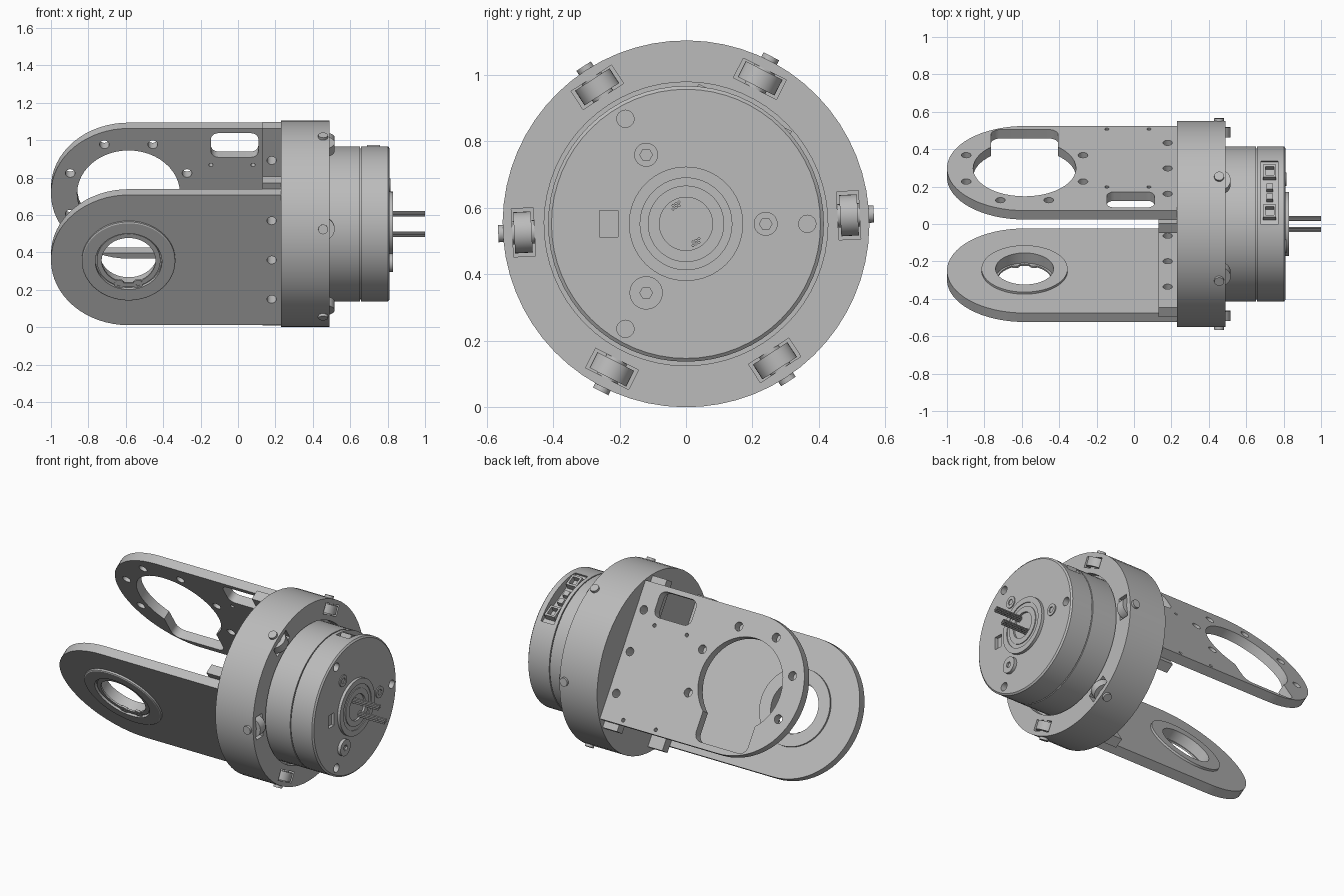
import bpy, bmesh
from math import sin, cos, pi, radians
from mathutils import Matrix, Vector

cube = bpy.data.objects.get("Cube")
if cube:
    bpy.data.objects.remove(cube, do_unlink=True)

metal = bpy.data.materials.new("plain grey metal")
metal.use_nodes = True
GREY = (0.5, 0.5, 0.5, 1)
metal.diffuse_color = GREY
metal.node_tree.nodes["Principled BSDF"].inputs["Base Color"].default_value = GREY

# Drum frame lies along x; the fork and ring are rolled about that axis
R = 0.552
DRUM = Matrix.Translation((0, 0, R))
BODY = DRUM @ Matrix.Rotation(radians(33), 4, 'X')
HALF, INNER, OUTER = 0.415, 0.298, 0.355
PIVOT = -0.585


def spoke(deg):
    return Matrix.Rotation(radians(deg), 4, 'X')


def finish(name, bm, frame):
    bmesh.ops.recalc_face_normals(bm, faces=bm.faces)
    mesh = bpy.data.meshes.new(name)
    bm.to_mesh(mesh)
    bm.free()
    mesh.transform(frame)
    mesh.materials.append(metal)
    ob = bpy.data.objects.new(name, mesh)
    bpy.context.collection.objects.link(ob)
    return ob


def select(ob):
    bpy.ops.object.select_all(action='DESELECT')
    ob.select_set(True)
    bpy.context.view_layer.objects.active = ob


def cut(ob, cutters):
    select(ob)
    for c in cutters:
        mod = ob.modifiers.new("cut", 'BOOLEAN')
        mod.operation, mod.solver, mod.object = 'DIFFERENCE', 'EXACT', c
        bpy.ops.object.modifier_apply(modifier=mod.name)
        bpy.data.objects.remove(c, do_unlink=True)


def lathe(name, profile, frame, n=64, closed=False):
    """Turn (x, radius) points around the x axis."""
    bm = bmesh.new()
    rings = [[bm.verts.new((x, r * cos(2 * pi * i / n), r * sin(2 * pi * i / n)))
              for i in range(n)] for x, r in profile]
    pairs = list(zip(rings, rings[1:]))
    if closed:
        pairs.append((rings[-1], rings[0]))
    else:
        bm.faces.new(rings[0])
        bm.faces.new(rings[-1])
    for a, b in pairs:
        for i in range(n):
            j = (i + 1) % n
            bm.faces.new((a[i], a[j], b[j], b[i]))
    return finish(name, bm, frame)


def rod(name, x0, x1, r, frame, n=24):
    return lathe(name, [(x0, r), (x1, r)], frame, n)


def box(name, centre, size, frame):
    bm = bmesh.new()
    bmesh.ops.create_cube(bm, size=1, matrix=Matrix.Translation(centre) @ Matrix.Diagonal((*size, 1)))
    return finish(name, bm, frame)


def prism(name, outline, y0, y1, frame=BODY):
    """Extrude an (x, z) outline between two y planes."""
    bm = bmesh.new()
    face = bm.faces.new([bm.verts.new((x, y0, z)) for x, z in outline])
    new = bmesh.ops.extrude_face_region(bm, geom=[face])["geom"]
    bmesh.ops.translate(bm, vec=(0, y1 - y0, 0),
                        verts=[v for v in new if isinstance(v, bmesh.types.BMVert)])
    return finish(name, bm, frame)


def rounded_rect(cx, cz, hx, hz, r):
    pts = []
    for k, (sx, sz) in enumerate([(1, 1), (-1, 1), (-1, -1), (1, -1)]):
        for i in range(7):
            a = pi / 2 * (k + i / 6)
            pts.append((cx + sx * (hx - r) + r * cos(a), cz + sz * (hz - r) + r * sin(a)))
    return pts


def across(x, u):
    """Axis along the plate normal, pointing to the front plate's outside."""
    return BODY @ Matrix.Translation((x, 0, u)) @ Matrix.Rotation(-pi / 2, 4, 'Z')


def hole(x, u, r, side):
    lo, hi = sorted((0.15 * side, 0.45 * side))
    return rod("cutter", lo, hi, r, across(x, u), 48 if r > 0.1 else 20)


# Fork plates: a straight bar with a half-round end, and a wider mount block behind
arm = [(0.235, -HALF), (0.235, HALF)]
arm += [(PIVOT + HALF * cos(a), HALF * sin(a))
        for a in (pi / 2 + pi * i / 32 for i in range(33))]
for side, label in ((1, "front"), (-1, "back")):
    plate = prism(label + "_arm_plate", arm, -side * INNER, -side * OUTER)
    block = box(label + "_mount_block", (0.1825, -side * 0.2675, 0), (0.105, 0.061, 0.91), BODY)
    for part in (plate, block):
        cut(part, [hole(0.18, u, 0.025, side) for u in (-0.25, 0, 0.25)])
    if side == 1:
        cut(plate, [hole(PIVOT, 0, 0.2, side)])
    else:
        slot = prism("cutter", rounded_rect(PIVOT, -0.22, 0.18, 0.16, 0.05), 0.2, 0.45)
        window = prism("cutter", rounded_rect(-0.018, 0.308, 0.127, 0.077, 0.04), 0.2, 0.45)
        ring_holes = [hole(PIVOT + 0.338 * cos(radians(a)), 0.338 * sin(radians(a)), 0.026, side)
                      for a in (-22.5, 22.5, 67.5, 112.5, 157.5, 202.5)]
        pin_holes = [hole(x, u, 0.011, side) for x in (-0.145, 0.08) for u in (-0.385, 0.182)]
        cut(plate, [hole(PIVOT, 0, 0.275, side), slot, window] + ring_holes + pin_holes)

# Bearing in the front plate with its retaining clip
lathe("bearing_bush", [(0.285, 0.155), (0.285, 0.23), (0.32, 0.23), (0.32, 0.25), (0.366, 0.25),
                       (0.37, 0.244), (0.37, 0.178), (0.35, 0.178), (0.35, 0.155)],
      across(PIVOT, 0), closed=True)
lathe("retaining_clip", [(0.35, 0.144), (0.35, 0.17), (0.36, 0.17), (0.36, 0.144)],
      across(PIVOT, 0), closed=True)
for s in (-1, 1):
    ear = rod("clip_ear", 0.35, 0.362, 0.026, across(PIVOT + s * 0.05, -0.15))
    cut(ear, [hole(PIVOT + s * 0.05, -0.15, 0.01, 1)])

# Ring with six rollers set in pockets and held by radial pins
ring = lathe("main_ring", [(0.23, R), (0.49, R), (0.49, 0.427), (0.45, 0.427)], BODY)
cut(ring, [box("cutter", (0.45, 0.49, 0), (0.16, 0.066, 0.145), BODY @ spoke(30 + 60 * k))
           for k in range(6)])
for k in range(6):
    radial = BODY @ spoke(30 + 60 * k) @ Matrix.Translation((0.455, 0, 0)) @ Matrix.Rotation(pi / 2, 4, 'Z')
    rod("roller", 0.465, 0.518, 0.062, radial, 32)
    rod("roller_hub", 0.455, 0.525, 0.035, radial)
    rod("roller_pin", 0.52, 0.566, 0.026, radial)

# Drum with a seam groove, face holes and a connector bay
drum = lathe("motor_drum", [(0.44, 0.415), (0.652, 0.415), (0.652, 0.404), (0.658, 0.404),
                            (0.658, 0.415), (0.802, 0.415), (0.81, 0.405)], DRUM)


def on_face(r, deg):
    return DRUM @ Matrix.Translation(spoke(deg) @ Vector((0, r, 0)))


bay = DRUM @ spoke(63)
cutters = [rod("cutter", 0.76, 0.9, 0.026, on_face(0.365, a)) for a in (0, 120, 240)]
cutters.append(box("cutter", (0.82, -0.233, 0), (0.06, 0.056, 0.08), DRUM))
cutters.append(box("cutter", (0.725, 0.45, 0), (0.09, 0.19, 0.38), bay))
cut(drum, cutters)
for t in (-0.12, 0.12):
    socket = box("connector_socket", (0.725, 0.368, t), (0.07, 0.05, 0.075), bay)
    cut(socket, [box("cutter", (0.725, 0.385, t), (0.045, 0.05, 0.05), bay)])
for t in (-0.03, 0.03):
    box("small_connector", (0.725, 0.365, t), (0.035, 0.04, 0.035), bay)

# Face screws with hex sockets
for a, r, top in ((0, 0.036, 0.816), (120, 0.036, 0.816), (240, 0.05, 0.83)):
    screw = rod("face_screw", 0.79, top, r, on_face(0.24, a), 32)
    cut(screw, [rod("cutter", top - 0.012, top + 0.02, 0.019, on_face(0.24, a), 6)])

# Stepped hub and two bundles of wires
lathe("hub", [(0.79, 0.172), (0.828, 0.172), (0.828, 0.138), (0.823, 0.138),
              (0.823, 0.115), (0.828, 0.115), (0.828, 0.08), (0.815, 0.08)], DRUM)
for s in (-1, 1):
    for i in (-1, 0, 1):
        for j in (-0.5, 0.5):
            at = Matrix.Translation((0, s * 0.03 + i * 0.009, -s * 0.055 + i * 0.005 + j * 0.011))
            rod("wire", 0.81, 1.0, 0.0045, DRUM @ at, 8)

for ob in list(bpy.context.scene.objects):
    if ob.type == 'MESH' and ob.data.materials and ob.data.materials[0] == metal:
        select(ob)
        bpy.ops.object.shade_smooth_by_angle(angle=radians(30))
